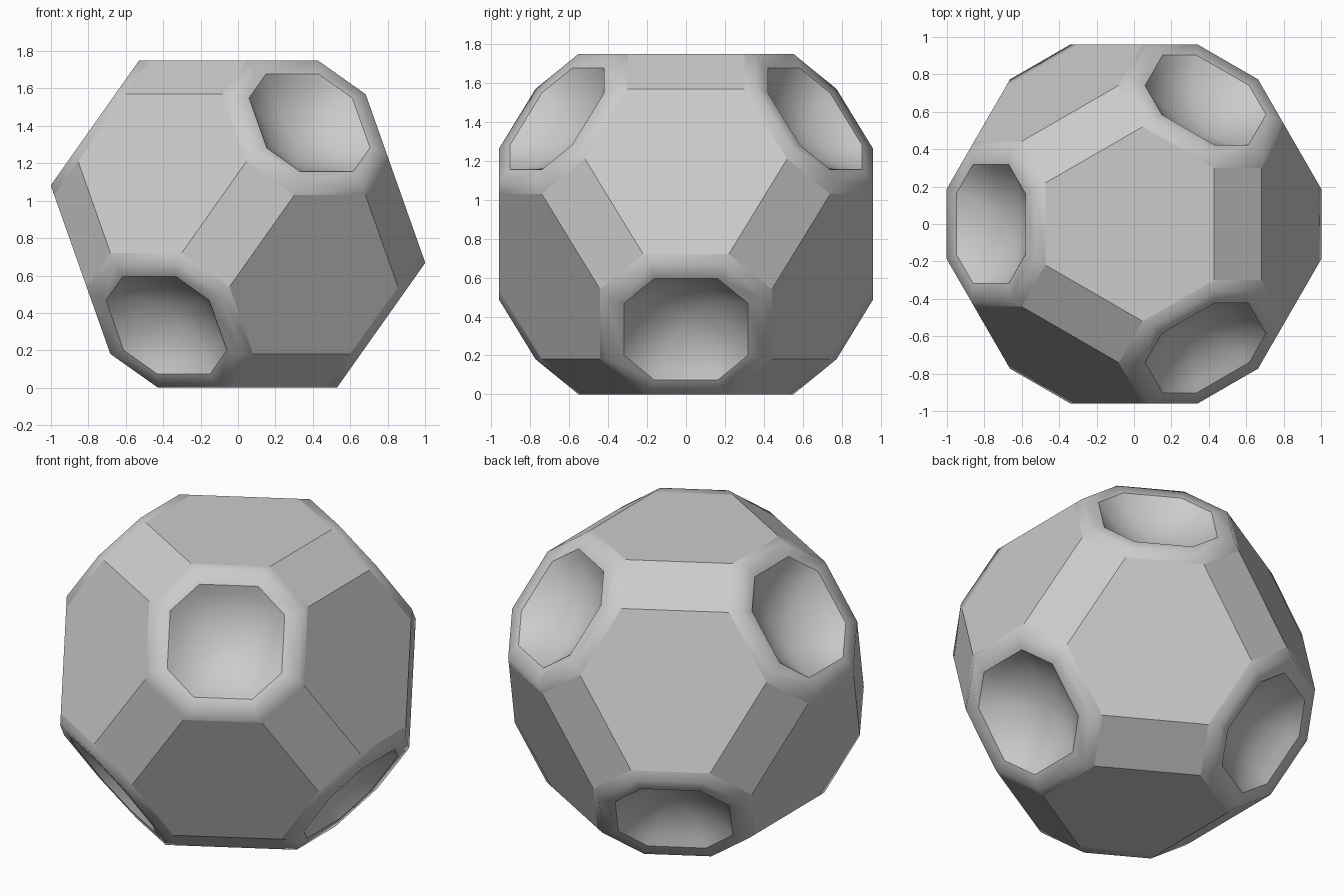
import bpy, bmesh, math
from itertools import permutations, product
from mathutils import Matrix, Vector

if "Cube" in bpy.data.objects:
    bpy.data.objects.remove(bpy.data.objects["Cube"])

H = 0.875                        # half height, centre to a hexagon face
P, Q, R = 0.8915, 0.4675, 0.1565  # corner of the flat hexagon/rectangle panels
RIM = (0.937, 0.422, 0.1565)     # crest of the rim round each octagon
LIP = (0.937, 0.341, 0.110)      # sharp inner lip of the bowl
DEPTH, STEPS = 0.15, 8           # bowl depth and rings
LIP_R = math.hypot(LIP[1], LIP[2])
BALL = (LIP_R ** 2 + DEPTH ** 2) / (2 * DEPTH)   # sphere radius of the bowl

bm = bmesh.new()

# Solid with 26 faces: hexagons, rectangles and octagons
for perm in permutations((P, Q, R)):
    for s in product((-1, 1), repeat=3):
        bm.verts.new([a * b for a, b in zip(perm, s)])
bmesh.ops.convex_hull(bm, input=bm.verts)
bmesh.ops.dissolve_limit(bm, angle_limit=math.radians(2),
                         verts=bm.verts, edges=bm.edges)
bmesh.ops.recalc_face_normals(bm, faces=bm.faces)


def remap(co, target):
    """Move a panel corner to the matching corner of another octagon ring."""
    order = sorted(range(3), key=lambda i: -abs(co[i]))
    out = Vector((0, 0, 0))
    for i, m in zip(order, target):
        out[i] = math.copysign(m, co[i])
    return out


def bridge(a, b):
    """Join two octagon rings with smooth quads."""
    for i in range(8):
        j = (i + 1) % 8
        bm.faces.new((a[i], a[j], b[j], b[i])).smooth = True


octagons = [f for f in bm.faces if max(abs(c) for c in f.normal) > 0.99]
for face in octagons:
    axis = face.normal.copy()
    outer = list(face.verts)
    bm.faces.remove(face)

    # Raised rim
    rim = [bm.verts.new(remap(v.co, RIM)) for v in outer]
    lip = [bm.verts.new(remap(v.co, LIP)) for v in outer]
    bridge(outer, rim)
    bridge(rim, lip)

    # Spherical bowl
    ring = lip
    for k in range(1, STEPS):
        f = 1 - k / STEPS
        drop = math.sqrt(BALL ** 2 - (f * LIP_R) ** 2) - (BALL - DEPTH)
        nxt = []
        for v in lip:
            flat = v.co - axis * LIP[0]
            nxt.append(bm.verts.new(flat * f + axis * (LIP[0] - drop)))
        bridge(ring, nxt)
        ring = nxt
    tip = bm.verts.new(axis * (LIP[0] - DEPTH))
    for i in range(8):
        bm.faces.new((ring[i], ring[(i + 1) % 8], tip)).smooth = True
    for i in range(8):
        bm.edges.get((lip[i], lip[(i + 1) % 8])).smooth = False

# Stand the solid on one hexagon
z = Vector((1, 1, 1)).normalized()
x = Vector((-2, 1, 1)).normalized()
y = z.cross(x)
bm.transform(Matrix.Translation((0, 0, H)) @ Matrix((x, y, z)).to_4x4())

mesh = bpy.data.meshes.new("hollowed_polyhedron")
bm.to_mesh(mesh)
bm.free()
obj = bpy.data.objects.new("hollowed_polyhedron", mesh)
bpy.context.collection.objects.link(obj)
